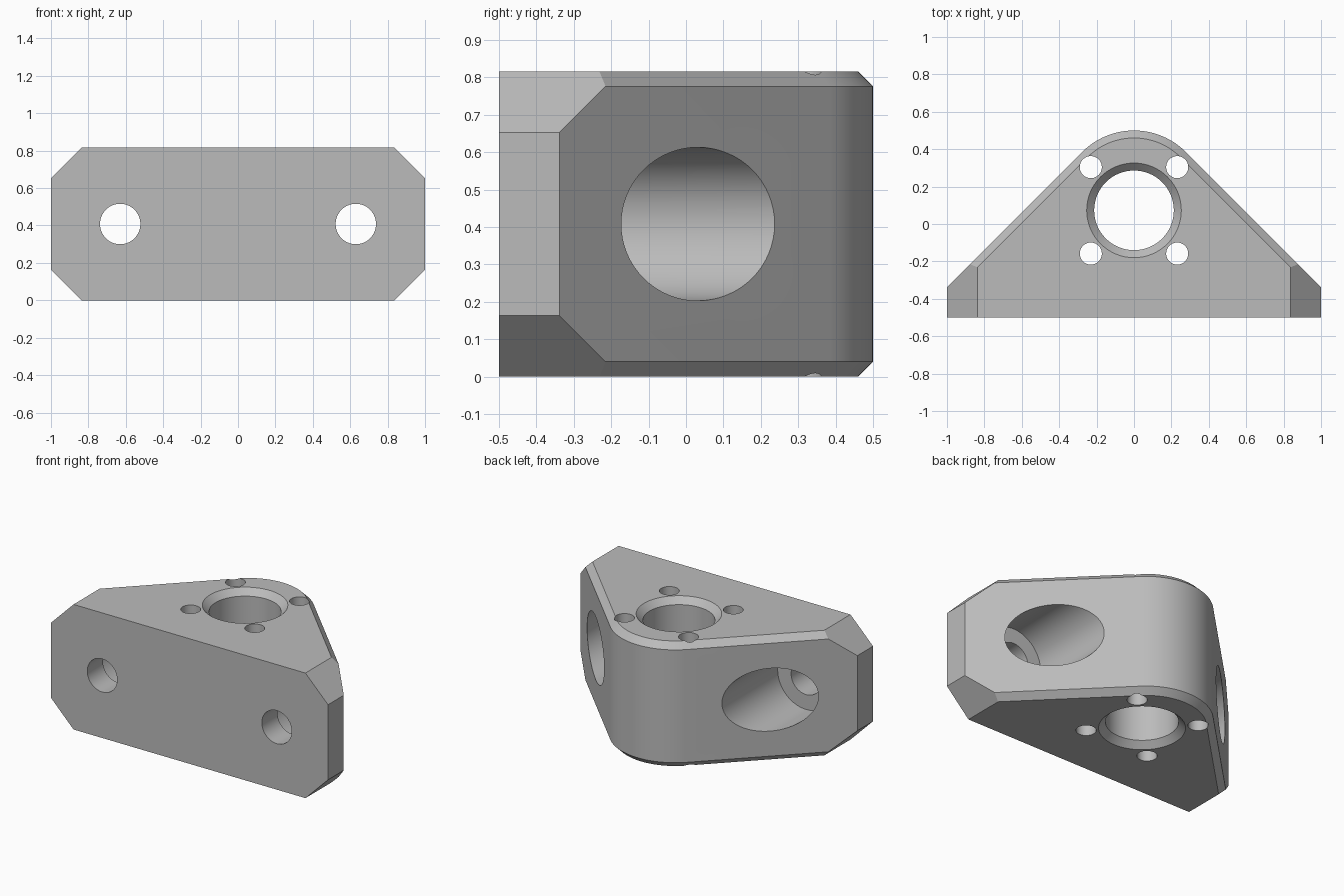
import bpy, bmesh, math
from mathutils import Matrix, Vector

cube = bpy.data.objects.get("Cube")
if cube:
    bpy.data.objects.remove(cube, do_unlink=True)

HEIGHT, FRONT, BACK = 0.816, -0.5, 0.5
SHOULDER = -0.338          # where the end faces meet the sloped sides
CHAMFER, CORNER = 0.04, 0.163
ROOT2 = math.sqrt(2)
NOSE_R = (1 + SHOULDER - BACK) / (ROOT2 - 1)
NOSE_Y = BACK - NOSE_R


def outline(inset):
    """Triangular plan with a rounded nose, sloped sides moved in by inset."""
    r = NOSE_R - inset
    pts = [(-1, FRONT), (1, FRONT), (1, SHOULDER - inset * ROOT2)]
    for i in range(33):
        a = math.pi / 4 + math.pi / 2 * i / 32
        pts.append((r * math.cos(a), NOSE_Y + r * math.sin(a)))
    return pts + [(-1, SHOULDER - inset * ROOT2)]


def new_object(name, bm):
    bmesh.ops.recalc_face_normals(bm, faces=bm.faces)
    mesh = bpy.data.meshes.new(name)
    bm.to_mesh(mesh)
    bm.free()
    obj = bpy.data.objects.new(name, mesh)
    bpy.context.collection.objects.link(obj)
    return obj


def lathe(bm, profile, matrix, steps=64):
    """Add a closed turned solid; profile is (radius, height) pairs."""
    rings = []
    for r, h in profile:
        angles = [2 * math.pi * i / steps for i in range(steps)]
        rings.append([bm.verts.new(matrix @ Vector((r * math.cos(a), r * math.sin(a), h)))
                      for a in angles])
    for low, high in zip(rings, rings[1:]):
        for i in range(steps):
            j = (i + 1) % steps
            bm.faces.new((low[i], low[j], high[j], high[i]))
    bm.faces.new(rings[0][::-1])
    bm.faces.new(rings[-1])


# Body: lofted outline with chamfered upper and lower rims
bm = bmesh.new()
layers = [(0, CHAMFER), (CHAMFER, 0), (HEIGHT - CHAMFER, 0), (HEIGHT, CHAMFER)]
loops = [[bm.verts.new((x, y, z)) for x, y in outline(inset)] for z, inset in layers]
for low, high in zip(loops, loops[1:]):
    for i in range(len(low)):
        j = (i + 1) % len(low)
        bm.faces.new((low[i], low[j], high[j], high[i]))
bm.faces.new(loops[0][::-1])
bm.faces.new(loops[-1])

# Cut the four end corners at 45 degrees
for sx in (-1, 1):
    for sz in (-1, 1):
        z = HEIGHT - CORNER if sz > 0 else CORNER
        cut = bmesh.ops.bisect_plane(
            bm, geom=bm.verts[:] + bm.edges[:] + bm.faces[:], dist=1e-6,
            plane_co=(sx, 0, z), plane_no=(sx, 0, sz), clear_outer=True)
        edges = [e for e in cut["geom_cut"] if isinstance(e, bmesh.types.BMEdge)]
        bmesh.ops.holes_fill(bm, edges=edges, sides=0)
bmesh.ops.dissolve_limit(bm, angle_limit=0.001, verts=bm.verts, edges=bm.edges)
body = new_object("bracket_body", bm)

# Cutter: central bore with chamfered mouths
bm = bmesh.new()
bore_y, bore_r, over = 0.073, 0.213, 0.02
wide = bore_r + CHAMFER + over
lathe(bm, [(wide, -over), (bore_r, CHAMFER), (bore_r, HEIGHT - CHAMFER),
           (wide, HEIGHT + over)], Matrix.Translation((0, bore_y, 0)))
for sx in (-1, 1):
    # Small through holes around the bore
    for sy in (-1, 1):
        lathe(bm, [(0.059, -0.1), (0.059, HEIGHT + 0.1)],
              Matrix.Translation((sx * 0.231, bore_y + sy * 0.231, 0)), 48)
    # Mounting holes, counterbored from the sloped sides
    turn = Matrix.Translation((sx * 0.63, 0, HEIGHT / 2)) @ Matrix.Rotation(-math.pi / 2, 4, "X")
    lathe(bm, [(0.108, FRONT - 0.1), (0.108, SHOULDER), (0.205, SHOULDER), (0.205, 0.7)], turn)
cutter = new_object("hole_cutter", bm)
cutter.hide_render = True

# Drill the body and drop the cutter
drill = body.modifiers.new("holes", "BOOLEAN")
drill.operation = "DIFFERENCE"
drill.solver = "EXACT"
drill.object = cutter
bpy.context.view_layer.objects.active = body
bpy.ops.object.select_all(action="DESELECT")
body.select_set(True)
bpy.ops.object.modifier_apply(modifier=drill.name)
bpy.data.objects.remove(cutter, do_unlink=True)
bpy.ops.object.shade_smooth_by_angle(angle=math.radians(25))

# Plain grey metal
grey = bpy.data.materials.new("grey_metal")
grey.use_nodes = True
colour = (0.5, 0.5, 0.5, 1)
grey.diffuse_color = colour
grey.node_tree.nodes["Principled BSDF"].inputs["Base Color"].default_value = colour
body.data.materials.clear()
body.data.materials.append(grey)
